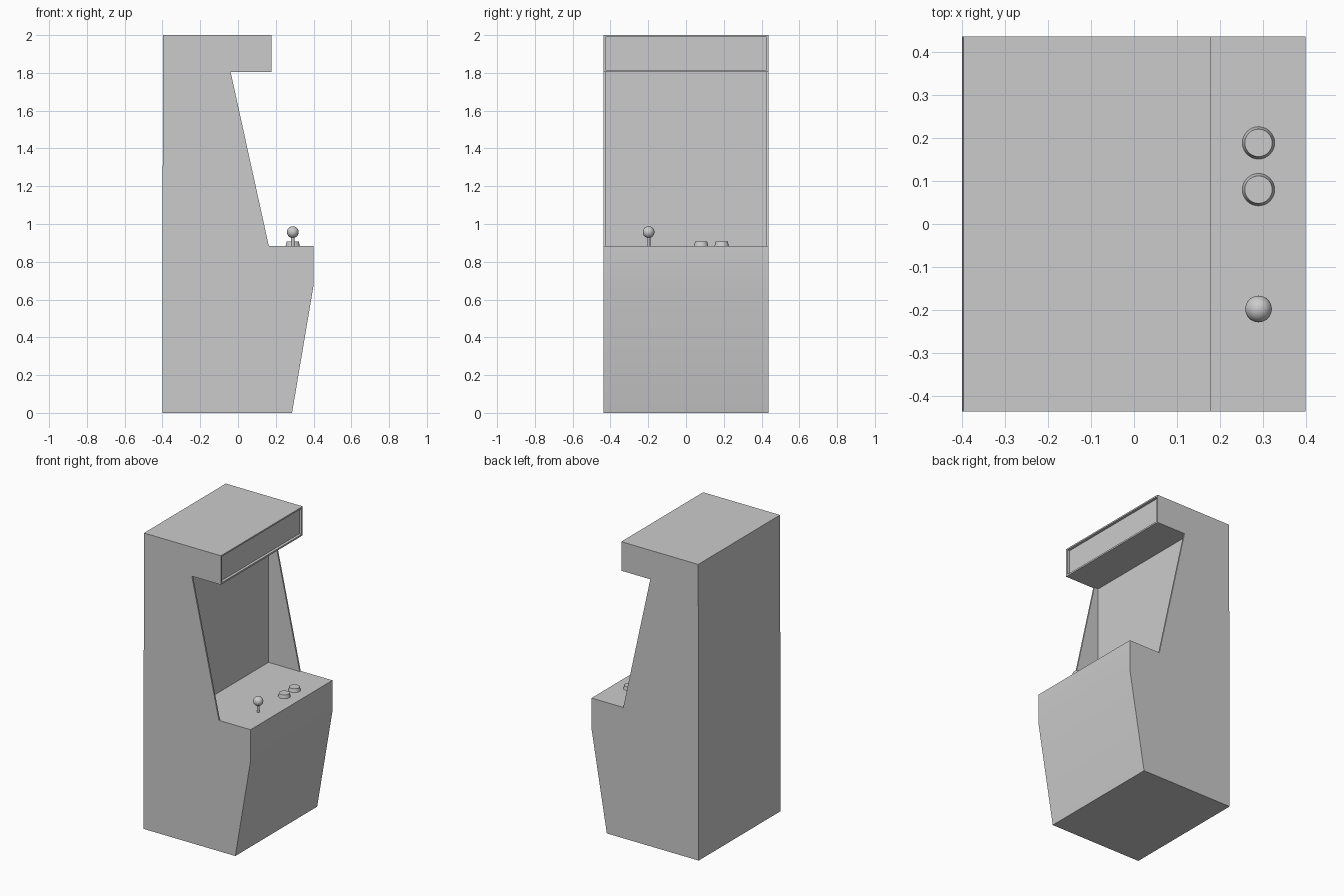
import bpy, bmesh
from math import radians

if "Cube" in bpy.data.objects:
    bpy.data.objects.remove(bpy.data.objects["Cube"])

HALF_W = 0.437   # half width of the cabinet
WALL = 0.011     # side panel thickness
DECK = 0.884     # control deck height


def prism(name, profile, half_w):
    """Extrude an x-z profile symmetrically along y."""
    bm = bmesh.new()
    face = bm.faces.new([bm.verts.new((x, -half_w, z)) for x, z in profile])
    ext = bmesh.ops.extrude_face_region(bm, geom=[face])
    verts = [v for v in ext["geom"] if isinstance(v, bmesh.types.BMVert)]
    bmesh.ops.translate(bm, verts=verts, vec=(0, 2 * half_w, 0))
    bmesh.ops.recalc_face_normals(bm, faces=bm.faces)
    mesh = bpy.data.meshes.new(name)
    bm.to_mesh(mesh)
    bm.free()
    obj = bpy.data.objects.new(name, mesh)
    bpy.context.collection.objects.link(obj)
    return obj


def activate(obj):
    bpy.ops.object.select_all(action='DESELECT')
    obj.select_set(True)
    bpy.context.view_layer.objects.active = obj


def carve(obj, cutter):
    """Subtract the cutter, then discard it."""
    cutter.hide_render = True
    mod = obj.modifiers.new("carve", 'BOOLEAN')
    mod.operation = 'DIFFERENCE'
    mod.solver = 'EXACT'
    mod.object = cutter
    activate(obj)
    bpy.ops.object.modifier_apply(modifier=mod.name)
    bpy.data.objects.remove(cutter)


def smooth(obj, angle=30):
    activate(obj)
    bpy.ops.object.shade_smooth_by_angle(angle=radians(angle))


# Cabinet silhouette, slightly leaning back panel
cabinet = prism("cabinet", [
    (-0.401, 0), (0.286, 0), (0.4, 0.675), (0.4, DECK), (0.163, DECK),
    (-0.039, 1.804), (0.178, 1.804), (0.178, 2.0), (-0.397, 2.0)], HALF_W)

# Screen recess between the side panels
carve(cabinet, prism("screen_cutter", [
    (-0.07, DECK), (0.17, DECK), (0.17, 1.804), (-0.07, 1.804)], HALF_W - WALL))

# Shallow marquee recess behind a thin frame
carve(cabinet, prism("marquee_cutter", [
    (0.16, 1.815), (0.25, 1.815), (0.25, 1.99), (0.16, 1.99)], HALF_W - WALL))
smooth(cabinet)

# Joystick shaft and ball
bpy.ops.mesh.primitive_cylinder_add(vertices=16, radius=0.009, depth=0.07,
                                    location=(0.29, -0.198, DECK + 0.03))
bpy.context.object.name = "joystick_shaft"
smooth(bpy.context.object)
bpy.ops.mesh.primitive_uv_sphere_add(segments=32, ring_count=16, radius=0.031,
                                     location=(0.29, -0.198, 0.957))
bpy.context.object.name = "joystick_ball"
smooth(bpy.context.object)

# Two tapered push buttons
for i, y in enumerate((0.08, 0.189)):
    bpy.ops.mesh.primitive_cone_add(vertices=32, radius1=0.038, radius2=0.032,
                                    depth=0.024, location=(0.29, y, DECK + 0.011))
    bpy.context.object.name = f"push_button_{i + 1}"
    smooth(bpy.context.object)
